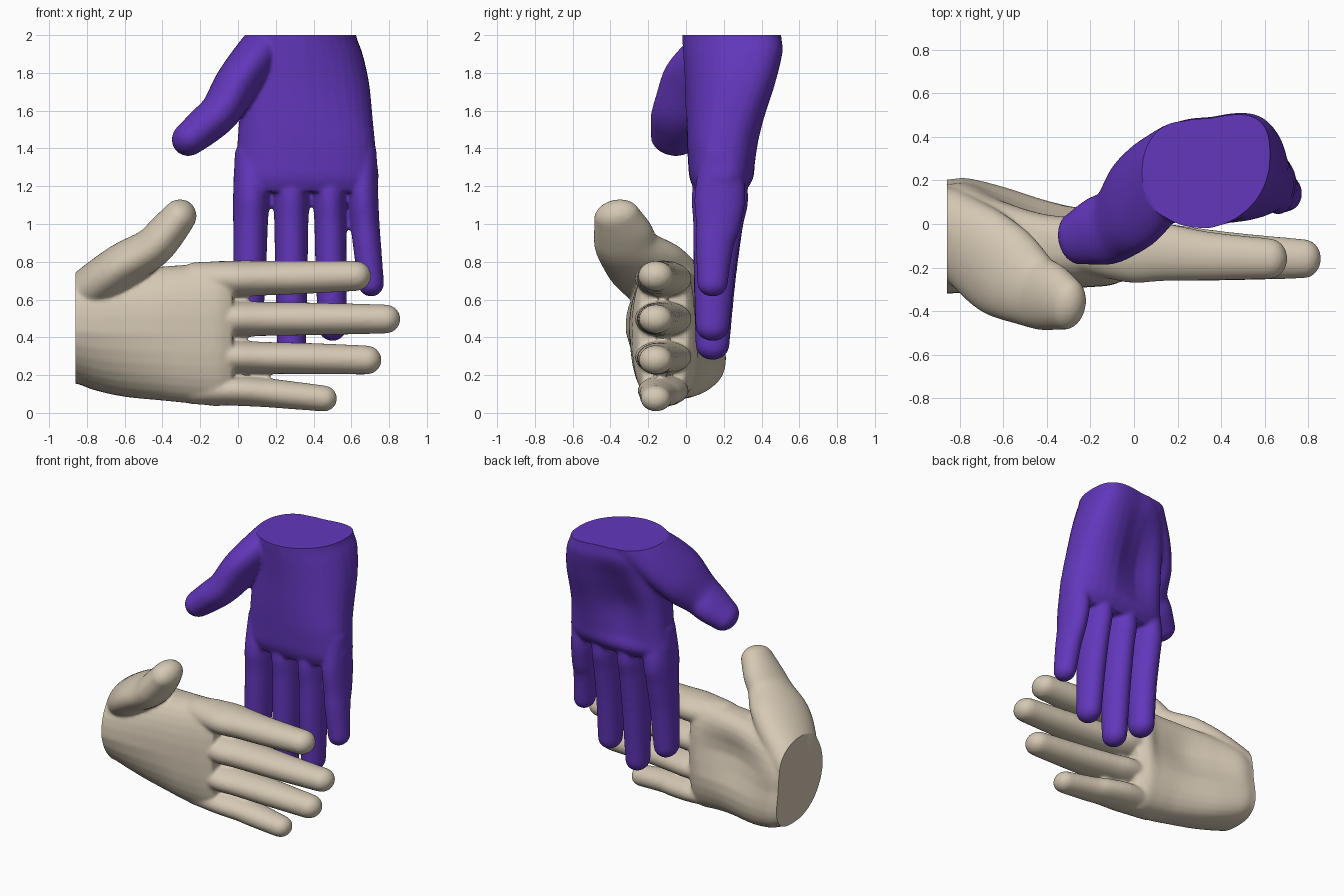
import bpy, bmesh, math
from mathutils import Vector, Matrix

if "Cube" in bpy.data.objects:
    bpy.data.objects.remove(bpy.data.objects["Cube"], do_unlink=True)

SIDES = 32


def make_material(name, color):
    m = bpy.data.materials.new(name)
    m.use_nodes = True
    m.diffuse_color = (*color, 1)
    m.node_tree.nodes["Principled BSDF"].inputs["Base Color"].default_value = (*color, 1)
    return m


def spline(rows, steps=5):
    """Catmull-Rom interpolation of rows of numbers."""
    out = []
    for i in range(len(rows) - 1):
        p0, p1 = rows[max(i - 1, 0)], rows[i]
        p2, p3 = rows[i + 1], rows[min(i + 2, len(rows) - 1)]
        for s in range(steps):
            t = s / steps
            out.append([b + t / 2 * ((c - a) + t * (2 * a - 5 * b + 4 * c - d
                        + t * (3 * b - a - 3 * c + d)))
                        for a, b, c, d in zip(p0, p1, p2, p3)])
    return out + [list(rows[-1])]


def loft(bm, rings):
    """Closed skin through rings of points."""
    loops = [[bm.verts.new(p) for p in ring] for ring in rings]
    for a, b in zip(loops, loops[1:]):
        for i in range(SIDES):
            j = (i + 1) % SIDES
            bm.faces.new((a[i], a[j], b[j], b[i]))
    bm.faces.new(loops[0][::-1])
    bm.faces.new(loops[-1])


def tube(bm, rows):
    """Oval tube with a round tip; rows are x, y, z, half depth, half width."""
    pts = spline(rows)
    centres = [Vector(p[:3]) for p in pts]
    rings = []

    def ring(c, d, ry, rn):
        b = Vector((0, 1, 0))
        b = (b - d * b.dot(d)).normalized()
        n = d.cross(b)
        angles = [2 * math.pi * k / SIDES for k in range(SIDES)]
        rings.append([c + b * ry * math.cos(a) + n * rn * math.sin(a) for a in angles])

    for i, p in enumerate(pts):
        d = (centres[min(i + 1, len(pts) - 1)] - centres[max(i - 1, 0)]).normalized()
        ring(centres[i], d, p[3], p[4])
    ry, rn = pts[-1][3:]
    for deg in (20, 40, 60, 75, 86):
        a = math.radians(deg)
        ring(centres[-1] + d * rn * math.sin(a), d, ry * math.cos(a), rn * math.cos(a))
    loft(bm, rings)


def palm(bm):
    # x, low edge, high edge, back of hand, palm side, hollow depth
    rows = [(-.98, .16, .71, -.315, .18, 0), (-.86, .155, .715, -.32, .185, 0),
            (-.76, .12, .73, -.315, .195, .01), (-.6, .085, .755, -.305, .17, .06),
            (-.4, .065, .775, -.30, .12, .09), (-.2, .045, .79, -.29, .08, .05),
            (-.1, .035, .805, -.28, .06, .01), (-.03, .06, .785, -.25, .01, 0)]
    rings = []
    for x, z0, z1, yb, yp, hollow in spline(rows):
        skew = .09 * min(1, max(0, -2 * x - .6))
        ring = []
        for k in range(SIDES):
            a = 2 * math.pi * k / SIDES
            c, s = math.cos(a), math.sin(a)
            z = (z0 + z1) / 2 + (z1 - z0) / 2 * math.copysign(abs(c) ** .8, c)
            y = (yb + yp) / 2 + (yp - yb) / 2 * math.copysign(abs(s) ** .8, s)
            y += skew * max(0, -c)
            if s > 0:
                y -= hollow * s * math.exp(-((z - .53) / .17) ** 2)
            ring.append((x, y, z))
        rings.append(ring)
    loft(bm, rings)


def build_hand_mesh():
    bm = bmesh.new()
    palm(bm)
    # fingers: tip x, base z, tip z, base half width, tip half width, depth scale
    for tip, zb, zt, rb, rt, deep in ((.705, .71, .725, .096, .08, 1), (.86, .498, .497, .094, .077, 1),
                                      (.76, .295, .28, .088, .077, 1), (.525, .118, .076, .08, .069, .9)):
        end = tip - rt
        tube(bm, [(-.25, -.12, zb, .1, rb * .9),
                  (-.02, -.12, zb, .15 * deep, rb),
                  (.14, -.13, zb * .75 + zt * .25, .133 * deep, rb * .96),
                  (.55 * end, -.148, (zb + zt) / 2, .112 * deep, (rb + rt) / 2),
                  (end, -.16, zt, rt * 1.17, rt)])
    # thumb with its fleshy base
    tube(bm, [(-.97, .04, .5, .14, .12), (-.86, .01, .58, .16, .125),
              (-.74, -.1, .68, .21, .125), (-.6, -.215, .785, .22, .12),
              (-.46, -.305, .87, .175, .108), (-.38, -.335, .955, .158, .102),
              (-.31, -.365, 1.04, .125, .09)])
    bmesh.ops.recalc_face_normals(bm, faces=bm.faces)
    mesh = bpy.data.meshes.new("hand_parts")
    bm.to_mesh(mesh)
    bm.free()

    # fuse the parts into one smooth skin
    temp = bpy.data.objects.new("hand_parts", mesh)
    bpy.context.collection.objects.link(temp)
    fuse = temp.modifiers.new("fuse", 'REMESH')
    fuse.mode = 'VOXEL'
    fuse.voxel_size = .0105
    soften = temp.modifiers.new("soften", 'SMOOTH')
    soften.factor = .5
    soften.iterations = 12
    deps = bpy.context.evaluated_depsgraph_get()
    fused = bpy.data.meshes.new_from_object(temp.evaluated_get(deps))
    bpy.data.objects.remove(temp, do_unlink=True)

    # flat cut at the wrist
    bm = bmesh.new()
    bm.from_mesh(fused)
    cut = bmesh.ops.bisect_plane(bm, geom=bm.verts[:] + bm.edges[:] + bm.faces[:],
                                 plane_co=(-.86, 0, 0), plane_no=(-1, 0, 0), clear_outer=True)
    rim = [e for e in cut["geom_cut"] if isinstance(e, bmesh.types.BMEdge)]
    bmesh.ops.holes_fill(bm, edges=rim, sides=0)
    bmesh.ops.recalc_face_normals(bm, faces=bm.faces)
    bm.to_mesh(fused)
    bm.free()
    return fused


def add_hand(name, mesh, material):
    mesh.name = name
    mesh.materials.clear()
    mesh.materials.append(material)
    ob = bpy.data.objects.new(name, mesh)
    bpy.context.collection.objects.link(ob)
    bpy.ops.object.select_all(action='DESELECT')
    ob.select_set(True)
    bpy.context.view_layer.objects.active = ob
    bpy.ops.object.shade_smooth_by_angle(angle=math.radians(45))


# sideways hand
hand = build_hand_mesh()
mirrored = hand.copy()
add_hand("sideways_hand", hand, make_material("beige", (.665, .58, .455)))

# hanging hand: the mirrored twin, fingers down
mirrored.transform(Matrix(((0, 0, -1, .78), (0, 1, 0, .3), (-1, 0, 0, 1.14), (0, 0, 0, 1))))
mirrored.flip_normals()
add_hand("hanging_hand", mirrored, make_material("purple", (.122, .038, .5)))
